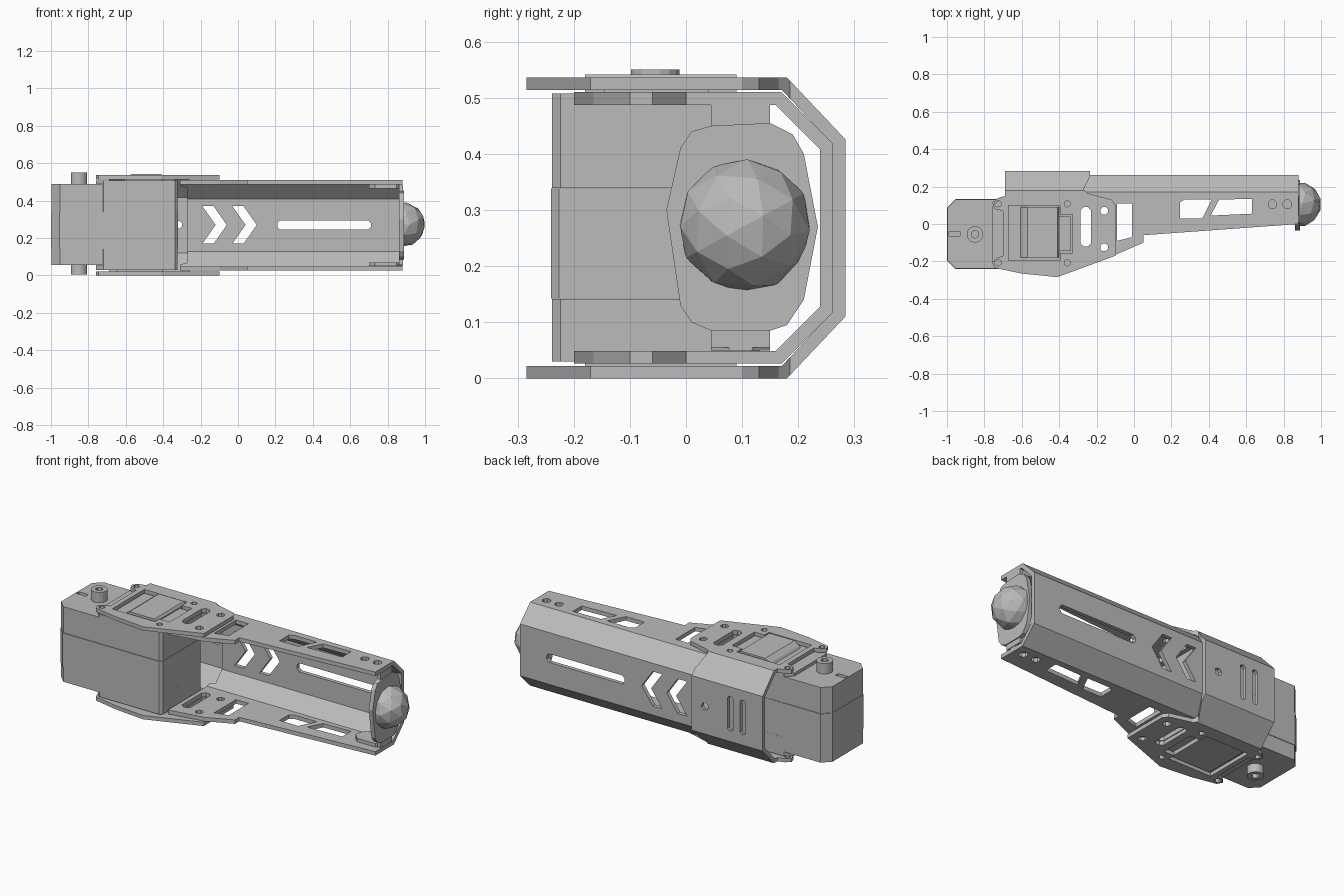
import bpy, bmesh, math
from mathutils import Matrix

if "Cube" in bpy.data.objects:
    bpy.data.objects.remove(bpy.data.objects["Cube"], do_unlink=True)

grey = bpy.data.materials.new("matte grey")
grey.use_nodes = True
grey.diffuse_color = (0.5, 0.5, 0.5, 1)
grey.node_tree.nodes["Principled BSDF"].inputs["Base Color"].default_value = (0.5, 0.5, 0.5, 1)

MID = 0.268  # height of the mirror plane between the side plates
PLACE = {"x": lambda a, b, t: (t, a, b),
         "y": lambda a, b, t: (a, t, b),
         "z": lambda a, b, t: (a, b, t)}


def prisms(name, axis, lo, hi, *outlines):
    """Extrude flat outlines along an axis into one object."""
    bm = bmesh.new()
    for pts in outlines:
        ends = [[bm.verts.new(PLACE[axis](a, b, t)) for a, b in pts] for t in (lo, hi)]
        for end in ends:
            bm.faces.new(end)
        for i in range(len(pts)):
            j = (i + 1) % len(pts)
            bm.faces.new((ends[0][i], ends[0][j], ends[1][j], ends[1][i]))
    bmesh.ops.recalc_face_normals(bm, faces=bm.faces)
    return finish(bm, name)


def finish(bm, name):
    mesh = bpy.data.meshes.new(name)
    bm.to_mesh(mesh)
    bm.free()
    ob = bpy.data.objects.new(name, mesh)
    mesh.materials.append(grey)
    bpy.context.collection.objects.link(ob)
    return ob


def boolean(ob, tool, operation="DIFFERENCE"):
    mod = ob.modifiers.new("cut", "BOOLEAN")
    mod.object, mod.operation, mod.solver = tool, operation, "EXACT"
    bpy.context.view_layer.objects.active = ob
    bpy.ops.object.modifier_apply(modifier=mod.name)
    bpy.data.objects.remove(tool, do_unlink=True)


def cut(ob, axis, lo, hi, *outlines):
    """Cut each outline through the object in turn."""
    for pts in outlines:
        boolean(ob, prisms("cut", axis, lo, hi, pts))


def rect(x0, x1, y0, y1):
    return [(x0, y0), (x1, y0), (x1, y1), (x0, y1)]


def ring(x, y, r, n=8):
    return [(x + r * math.cos(math.tau * (i + .5) / n),
             y + r * math.sin(math.tau * (i + .5) / n)) for i in range(n)]


def slot(x0, x1, y0, y1):
    """Rectangle with clipped corners."""
    c = min(x1 - x0, y1 - y0) * 0.3
    return [(x0 + c, y0), (x1 - c, y0), (x1, y0 + c), (x1, y1 - c),
            (x1 - c, y1), (x0 + c, y1), (x0, y1 - c), (x0, y0 + c)]


def bracket(name, x0, x1, back, half, fold, drop, thick, plan):
    """Folded U-section trimmed to a plan outline."""
    k = thick * 0.42
    outer = [(-0.4, half), (fold, half), (back, half - drop)]
    inner = [(back - thick, half - drop - k), (fold - k, half - thick), (-0.4, half - thick)]
    mirrored = [(y, -z) for y, z in reversed(inner + outer)]
    section = outer + mirrored + inner
    ob = prisms(name, "x", x0, x1, [(y, z + MID) for y, z in section])
    boolean(ob, prisms("trim", "z", -0.2, 0.8, plan), "INTERSECT")
    return ob


# Long channel with its foot end open
channel = bracket("long_channel", -0.35, 0.95, 0.262, 0.242, 0.17, 0.092, 0.023,
                  [(-0.31, 0.17), (-0.27, 0.18), (-0.27, 0.3), (0.88, 0.3), (0.88, 0.0),
                   (0.05, -0.06), (0.05, -0.1), (-0.1, -0.165), (-0.31, -0.2)])
plate_holes = [slot(-0.285, -0.23, -0.12, 0.09),
               ring(-0.16, 0.07, 0.022), ring(-0.16, -0.125, 0.022)]
cut(channel, "z", -0.2, 0.8, *plate_holes,
    [(0.245, 0.03), (0.365, 0.03), (0.415, 0.13), (0.27, 0.13), (0.245, 0.115)],
    [(0.41, 0.045), (0.63, 0.055), (0.63, 0.135), (0.455, 0.13)],
    [(-0.09, -0.09), (-0.01, -0.07), (-0.01, 0.11), (-0.09, 0.11)],
    ring(0.74, 0.105, 0.024), ring(0.82, 0.105, 0.024))
arrow = [(-0.19, 0.37), (-0.13, 0.37), (-0.06, 0.27), (-0.13, 0.17), (-0.19, 0.17), (-0.12, 0.27)]
cut(channel, "y", 0.2, 0.35, arrow, [(x + 0.16, z) for x, z in arrow],
    slot(0.21, 0.71, 0.245, 0.295))

# Outer bracket that clasps the motor
clasp = bracket("motor_bracket", -0.85, 0, 0.284, 0.268, 0.18, 0.11, 0.022,
                [(-0.69, 0.3), (-0.235, 0.3), (-0.235, 0.255), (-0.27, 0.185), (-0.25, 0.165),
                 (-0.12, 0.13), (-0.1, 0.1), (-0.1, -0.17), (-0.41, -0.284), (-0.6, -0.265),
                 (-0.745, -0.235), (-0.76, -0.205), (-0.73, -0.18), (-0.7, -0.17),
                 (-0.7, 0.07), (-0.745, 0.08), (-0.758, 0.115), (-0.73, 0.138), (-0.69, 0.15)])
window = [(-0.67, -0.195), (-0.395, -0.195), (-0.395, -0.155), (-0.33, -0.155),
          (-0.33, 0.05), (-0.395, 0.05), (-0.395, 0.1), (-0.67, 0.1)]
cut(clasp, "z", -0.2, 0.8, window, *plate_holes,
    *[ring(x, y, 0.018, 6) for x in (-0.727, -0.357) for y in (0.108, -0.207)])
cut(clasp, "y", 0.2, 0.35, ring(-0.32, 0.27, 0.022),
    slot(-0.5, -0.465, 0.17, 0.37), slot(-0.58, -0.545, 0.17, 0.37))


# Motor body in three stacked shells
def body_outline(x0, x1, front, back, c):
    return [(x0 + c, front), (x1 - 0.015, front), (x1, front + 0.015), (x1, back - 0.015),
            (x1 - 0.015, back), (x0 + c, back), (x0, back - c), (x0, front + c)]


full = body_outline(-0.998, -0.324, -0.238, 0.131, 0.045)
head = body_outline(-0.76, -0.323, -0.239, 0.132, 0.04)
prisms("motor_middle", "z", 0.142, 0.338, body_outline(-1.0, -0.322, -0.241, 0.133, 0.045))
prisms("motor_lower", "z", 0.055, 0.141, full)
prisms("motor_lower_head", "z", 0.03, 0.141, head)
upper = prisms("motor_upper", "z", 0.339, 0.49, full)
cut(upper, "z", 0.47, 0.6, rect(-0.99, -0.93, -0.065, -0.04))
prisms("motor_upper_head", "z", 0.339, 0.508, head)

# Raised cover in the upper window and flush cover in the lower one
prisms("upper_cover", "y", -0.18, 0.09,
       [(-0.61, 0.505), (-0.4, 0.505), (-0.4, 0.528), (-0.41, 0.541), (-0.57, 0.541),
        (-0.6, 0.52)])
prisms("upper_cover_step", "z", 0.505, 0.522, rect(-0.4, -0.34, -0.145, 0.04))
prisms("lower_cover", "z", 0.008, 0.035, rect(-0.65, -0.4, -0.18, 0.09))

# Pivot bolts with hexagonal sockets
for name, lo, hi, s0, s1 in (("upper_pivot", 0.48, 0.55, 0.525, 0.6),
                             ("lower_pivot", 0.006, 0.06, -0.1, 0.03)):
    bolt = prisms(name, "z", lo, hi, ring(-0.85, -0.055, 0.044, 16))
    cut(bolt, "z", s0, s1, ring(-0.85, -0.055, 0.022, 6))

# Foot: end plate, mounting tabs and faceted ball
prisms("foot_plate", "x", 0.862, 0.887,
       [(-0.035, 0.3), (-0.01, 0.41), (0.01, 0.44), (0.045, 0.45), (0.15, 0.455),
        (0.19, 0.435), (0.21, 0.4), (0.235, 0.27), (0.21, 0.14), (0.18, 0.095),
        (0.15, 0.085), (0.045, 0.085), (0.01, 0.1), (-0.01, 0.13)])
for side, lo, hi, web_lo, web_hi in (("upper", 0.465, 0.487, 0.445, 0.487),
                                     ("lower", 0.05, 0.07, 0.055, 0.1)):
    prisms(side + "_foot_tab", "z", lo, hi, slot(0.7, 0.88, 0.045, 0.15))
    prisms(side + "_foot_web", "z", web_lo, web_hi, rect(0.862, 0.882, 0.045, 0.15))

bm = bmesh.new()
bmesh.ops.create_icosphere(bm, subdivisions=2, radius=0.12,
                           matrix=Matrix.Translation((0.882, 0.105, 0.272))
                           @ Matrix.Rotation(0.5, 4, "X"))
bmesh.ops.bisect_plane(bm, geom=bm.verts[:] + bm.edges[:] + bm.faces[:],
                       plane_co=(0.87, 0, 0), plane_no=(-1, 0, 0), clear_outer=True)
finish(bm, "foot_ball")
